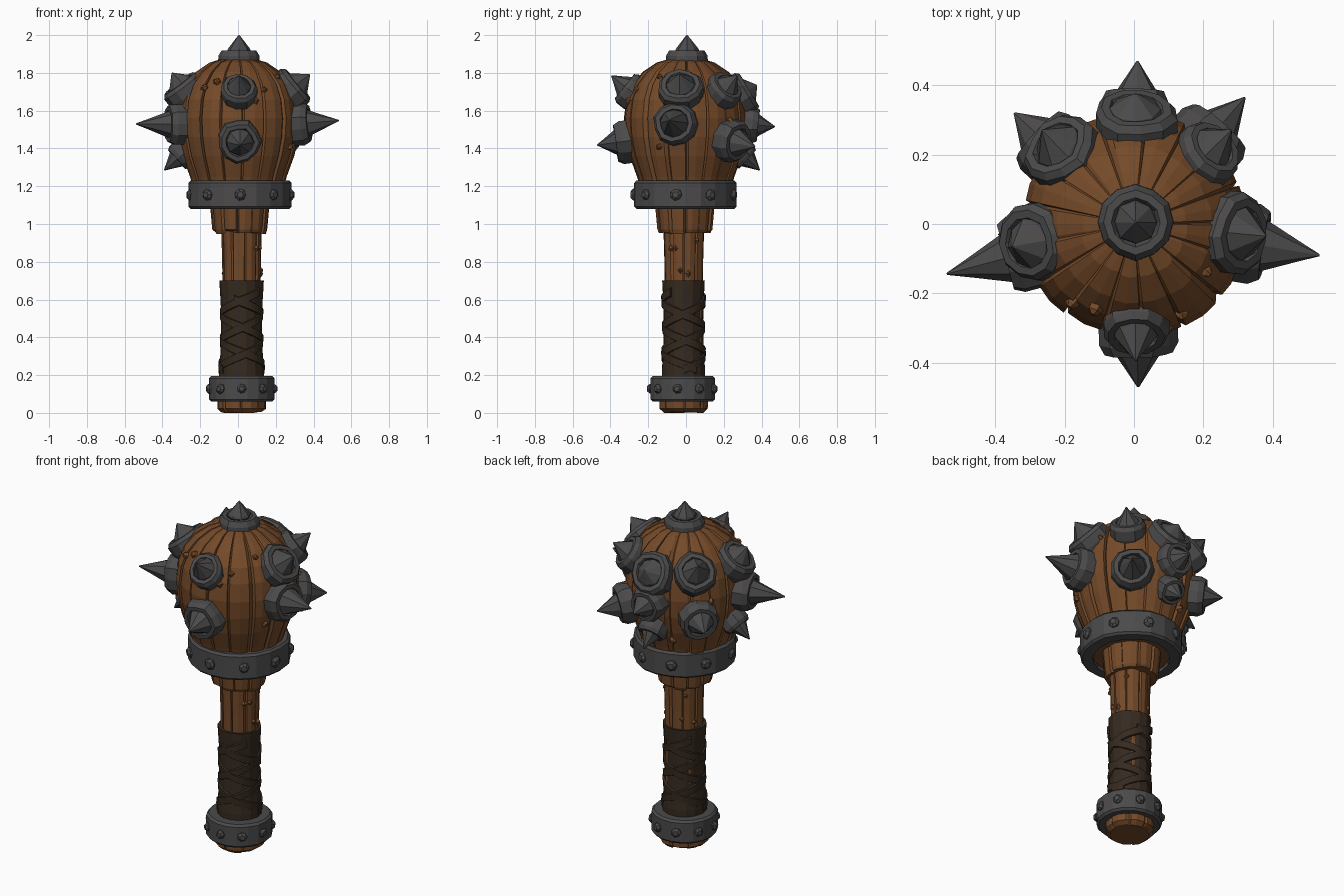
import bpy, bmesh, math, random
from mathutils import Vector, Matrix

if "Cube" in bpy.data.objects:
    bpy.data.objects.remove(bpy.data.objects["Cube"])

random.seed(7)


def mat(name, col):
    m = bpy.data.materials.new(name)
    m.diffuse_color = (*col, 1)
    m.use_nodes = True
    m.node_tree.nodes["Principled BSDF"].inputs["Base Color"].default_value = m.diffuse_color
    return m


WOOD = mat("brown wood", (0.175, 0.068, 0.022))
METAL = mat("dark iron", (0.072, 0.069, 0.069))
LEATHER = mat("dark leather", (0.036, 0.023, 0.014))


def finish(bm, name, material, matrix=Matrix()):
    bmesh.ops.recalc_face_normals(bm, faces=bm.faces)
    me = bpy.data.meshes.new(name)
    bm.to_mesh(me)
    bm.free()
    me.materials.append(material)
    ob = bpy.data.objects.new(name, me)
    ob.matrix_world = matrix
    bpy.context.collection.objects.link(ob)
    return ob


def skin(rings, closed=False):
    """Bridge rings of points; cap the ends unless the section loops back."""
    bm = bmesh.new()
    vs = [[bm.verts.new(p) for p in r] for r in rings]
    n = len(vs[0])
    pairs = list(zip(vs, vs[1:])) + ([(vs[-1], vs[0])] if closed else [])
    for a, b in pairs:
        for i in range(n):
            j = (i + 1) % n
            bm.faces.new((a[i], a[j], b[j], b[i]))
    if not closed:
        bm.faces.new(vs[0])
        bm.faces.new(vs[-1])
    return bm


def lathe(name, profile, sides, material, matrix=Matrix(), closed=False, jitter=0.0):
    """Faceted turned shape with slightly uneven radius."""
    k = [1 + random.uniform(-jitter, jitter) for _ in range(sides)]
    rings = [[(r * k[i] * math.cos(math.tau * i / sides),
               r * k[i] * math.sin(math.tau * i / sides), z) for i in range(sides)]
             for r, z in profile]
    return finish(skin(rings, closed), name, material, matrix)


def planks(name, profile, count, groove, centre, uneven, ragged=0.0):
    """Turned shape made of staves parted by narrow grooves."""
    cols = []
    for i in range(count):
        off, drop = random.uniform(-uneven, uneven), random.uniform(0, ragged)
        w = random.uniform(-0.12, 0.12)
        for f, d in ((w, groove), (w + 0.09, 0), (0.5, -0.003), (0.93 + w * 0.3, 0)):
            cols.append((math.tau * (i + f) / count, off - d, drop))
    rings = []
    for n, (r, z) in enumerate(profile):
        rings.append([((r + o) * math.cos(a), (r + o) * math.sin(a), z + (dr if n == 0 else 0))
                      for a, o, dr in cols])
    return finish(skin(rings), name, WOOD, Matrix.Translation((*centre, 0)))


def aim(pos, direction):
    q = Vector(direction).to_track_quat('Z', 'Y')
    return Matrix.Translation(pos) @ q.to_matrix().to_4x4()


# Wooden head, neck, handle and butt
HEAD = [(0.215, 1.10), (0.235, 1.18), (0.255, 1.25), (0.295, 1.36), (0.318, 1.46), (0.325, 1.56),
        (0.312, 1.66), (0.28, 1.74), (0.225, 1.805), (0.15, 1.855), (0.09, 1.872)]


def head_r(z):
    for (r0, z0), (r1, z1) in zip(HEAD, HEAD[1:]):
        if z0 <= z <= z1:
            return r0 + (r1 - r0) * (z - z0) / (z1 - z0)


planks("wooden_head", HEAD, 17, 0.014, (0, 0), 0.006)
planks("neck_staves", [(0.136, 0.945), (0.144, 0.97), (0.158, 1.12)], 11, 0.012, (0.015, -0.008), 0.006, 0.02)
planks("handle_shaft", [(0.10, 0.15), (0.10, 0.65), (0.102, 0.8), (0.108, 1.0)], 9, 0.009, (0.02, -0.013), 0.004)
planks("handle_butt", [(0.105, 0.0), (0.128, 0.022), (0.13, 0.1)], 8, 0.008, (0.02, -0.014), 0.003, 0.012)

# Leather grip with crossing straps
GC = Matrix.Translation((0.019, -0.013, 0))
GRIP = [(0.118, 0.17), (0.118, 0.23), (0.110, 0.32), (0.107, 0.45), (0.109, 0.58), (0.114, 0.66), (0.116, 0.70)]
lathe("leather_grip", GRIP, 14, LEATHER, GC, jitter=0.02)


def strap(name, z0, z1, turns, start):
    steps, rings = 44, []
    for i in range(steps + 1):
        t = i / steps
        a, z = start + math.tau * turns * t, z0 + (z1 - z0) * t
        r = 0.107 + 0.18 * (z - 0.45) ** 2
        rings.append([((r + d) * math.cos(a), (r + d) * math.sin(a), z + h)
                      for d, h in ((-0.01, -0.026), (0.006, -0.02), (0.008, 0.02), (-0.01, 0.026))])
    finish(skin(rings), name, LEATHER, GC)


for k in range(2):
    strap(f"grip_strap_up_{k}", 0.23, 0.64, 1.4, k * math.pi)
    strap(f"grip_strap_down_{k}", 0.23, 0.60, -1.4, k * math.pi + 0.6)


# Iron bands with rivets
def band(name, cx, cy, r_in, r_out, z0, z1, sides, rivets, size):
    b = 0.012
    prof = [(r_in, z0), (r_out - b, z0), (r_out, z0 + b), (r_out, z1 - b), (r_out - b, z1), (r_in, z1)]
    lathe(name, prof, sides, METAL, Matrix.Translation((cx, cy, 0)), True, 0.015)
    for i in range(rivets):
        a = math.tau * i / rivets - math.pi / 2
        d = Vector((math.cos(a), math.sin(a), 0))
        p = Vector((cx, cy, (z0 + z1) / 2)) + d * (r_out - 0.012)
        lathe(f"{name}_rivet_{i}", [(size, 0), (size, 0.015), (size * 0.55, 0.028)], 7, METAL, aim(p, d), jitter=0.1)


band("head_band", 0.013, -0.005, 0.205, 0.272, 1.08, 1.23, 20, 9, 0.03)
band("pommel_band", 0.02, -0.016, 0.105, 0.174, 0.06, 0.195, 18, 9, 0.026)


# Iron spikes in collars
def spike(name, tip, base_z, collar, thick=0.05):
    tip = Vector(tip)
    a = math.atan2(tip.y, tip.x)
    r = head_r(base_z)
    base = Vector((r * math.cos(a), r * math.sin(a), base_z))
    axis = tip - base
    length = axis.length
    m = aim(base, axis)
    c = collar
    lathe(name + "_collar", [(c * 0.9, -0.07), (c, -0.03), (c, thick * 0.5), (c * 0.86, thick),
                             (c * 0.66, thick), (c * 0.58, thick * 0.5), (0.01, thick * 0.5)],
          11, METAL, m, jitter=0.06)
    s = c * 0.66
    lathe(name + "_point", [(s * 0.75, 0), (s, thick * 0.65), (s * 0.93, thick * 0.95),
                            (s * 0.4, thick + (length - thick) * 0.58), (0.003, length)],
          8, METAL, m, jitter=0.06)


SPIKES = {
    "right": ((0.535, -0.09, 1.548), 1.53, 0.118),
    "left": ((-0.54, -0.144, 1.53), 1.53, 0.115),
    "front": ((0.012, -0.47, 1.418), 1.44, 0.115),
    "back": ((0.01, 0.47, 1.515), 1.53, 0.10),
    "back_right": ((0.32, 0.365, 1.41), 1.44, 0.115),
    "back_left": ((-0.345, 0.32, 1.44), 1.46, 0.11),
    "front_upper": ((0.005, -0.394, 1.785), 1.705, 0.10),
    "right_upper": ((0.38, -0.035, 1.792), 1.715, 0.118),
    "left_upper": ((-0.35, -0.065, 1.80), 1.715, 0.115),
    "back_upper": ((0.005, 0.375, 1.735), 1.69, 0.12),
    "back_right_upper": ((0.28, 0.27, 1.785), 1.71, 0.10),
    "back_left_upper": ((-0.265, 0.27, 1.79), 1.71, 0.115),
    "left_lower": ((-0.39, -0.03, 1.285), 1.37, 0.08),
    "back_lower": ((0.0, 0.39, 1.285), 1.37, 0.08),
}
for key, (tip, bz, c) in SPIKES.items():
    spike("spike_" + key, tip, bz, c, 0.06 if bz < 1.6 and c > 0.09 else 0.04)

# Top cap and spike
TOP = Matrix.Translation((0.005, 0.005, 0))
lathe("top_collar", [(0.11, 1.84), (0.108, 1.89), (0.092, 1.918), (0.07, 1.918), (0.06, 1.9), (0.01, 1.9)],
      12, METAL, TOP, jitter=0.03)
lathe("top_point", [(0.05, 1.89), (0.063, 1.918), (0.058, 1.93), (0.003, 2.0)], 8, METAL, TOP, jitter=0.05)

# Wood chips standing proud of the staves
for i in range(18):
    a, z = random.uniform(0, math.tau), random.uniform(1.3, 1.78)
    d = Vector((math.cos(a), math.sin(a), 0.3 if z > 1.6 else -0.1))
    p = Vector((math.cos(a) * head_r(z), math.sin(a) * head_r(z), z))
    lathe(f"head_chip_{i}", [(0.02, -0.01), (0.019, 0.006), (0.008, 0.018)], 5, WOOD, aim(p, d), jitter=0.3)
for i in range(8):
    a, z = random.uniform(0, math.tau), random.uniform(0.73, 0.92)
    d = Vector((math.cos(a), math.sin(a), 0))
    p = Vector((0.02, -0.013, z)) + d * 0.1
    lathe(f"handle_chip_{i}", [(0.018, -0.01), (0.016, 0.005), (0.006, 0.014)], 4, WOOD, aim(p, d), jitter=0.3)
